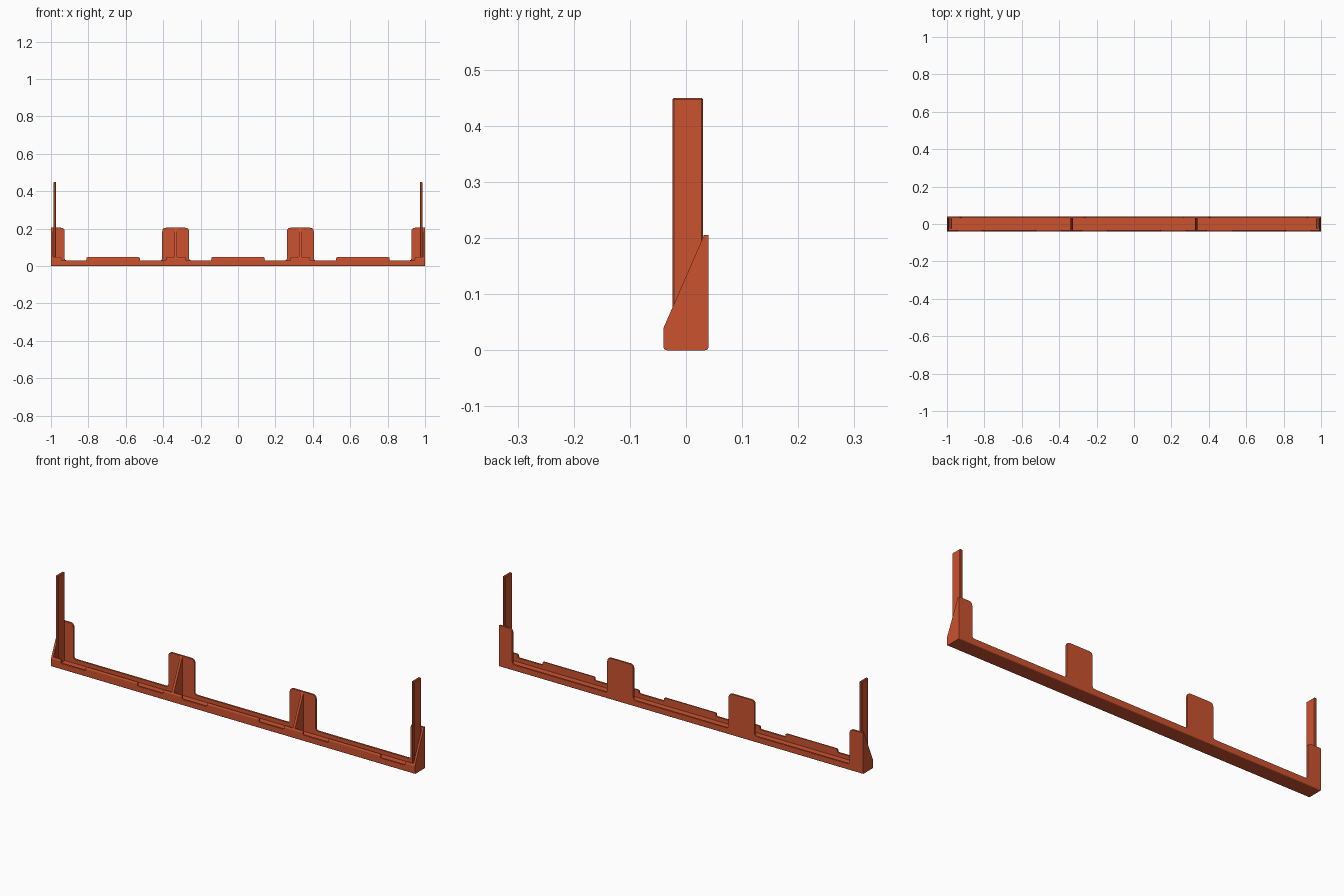
import bpy, bmesh, math
from mathutils import Vector

if "Cube" in bpy.data.objects:
    bpy.data.objects.remove(bpy.data.objects["Cube"])

paint = bpy.data.materials.new("burnt orange")
paint.diffuse_color = (0.60, 0.085, 0.028, 1)
paint.use_nodes = True
paint.node_tree.nodes["Principled BSDF"].inputs["Base Color"].default_value = paint.diffuse_color


def rounded(points, steps=4):
    """Outline from (u, v, radius) corners, with an arc at each rounded corner."""
    out = []
    for i, (u, v, r) in enumerate(points):
        p = Vector((u, v))
        if r == 0:
            out.append(p)
            continue
        a = (Vector(points[i - 1][:2]) - p).normalized()
        b = (Vector(points[(i + 1) % len(points)][:2]) - p).normalized()
        half = a.angle(b) / 2
        start, end = p + a * r / math.tan(half), p + b * r / math.tan(half)
        for k in range(steps + 1):
            t = k / steps
            out.append(start * (1 - t) ** 2 + p * 2 * t * (1 - t) + end * t * t)
    return out


def extrude(name, outline, axis, lo, hi):
    """Extrude an outline along x (outline in y, z) or along y (outline in x, z)."""
    bm = bmesh.new()
    verts = [bm.verts.new((lo, u, v) if axis == "x" else (u, lo, v)) for u, v in outline]
    face = bm.faces.new(verts)
    new = bmesh.ops.extrude_face_region(bm, geom=[face])["geom"]
    shift = Vector((hi - lo, 0, 0)) if axis == "x" else Vector((0, hi - lo, 0))
    bmesh.ops.translate(bm, vec=shift, verts=[g for g in new if isinstance(g, bmesh.types.BMVert)])
    return finish(name, bm)


def finish(name, bm):
    bmesh.ops.recalc_face_normals(bm, faces=bm.faces)
    mesh = bpy.data.meshes.new(name)
    bm.to_mesh(mesh)
    bm.free()
    obj = bpy.data.objects.new(name, mesh)
    bpy.context.collection.objects.link(obj)
    mesh.materials.append(paint)
    return obj


def stepped(spans, low, high, r):
    """Wall outline in x, z: low edge with raised spans, rounded at every step."""
    pts = [(-1, 0.006, 0)]
    for a, b in spans:
        if a > -1:
            pts += [(a, low, r * 0.7), (a, high, r)]
        else:
            pts += [(-1, high, 0)]
        if b < 1:
            pts += [(b, high, r), (b, low, r * 0.7)]
        else:
            pts += [(1, high, 0)]
    return rounded(pts + [(1, 0.006, 0)])


# Floor of the channel, with softened lower edges
extrude("floor", rounded([(-0.04, 0, 0.006), (0.04, 0, 0.006), (0.04, 0.01, 0), (-0.04, 0.01, 0)]),
        "x", -1, 1)

# Back wall with two middle tabs and two end tabs
extrude("back_wall", stepped([(-1, -0.927), (-0.405, -0.262), (0.262, 0.405), (0.927, 1)],
                             0.03, 0.205, 0.02), "y", 0.031, 0.04)

# Front lip with shallow notches, its top front edge cut along the rib slope
lip = extrude("front_lip", stepped([(-1, -0.945), (-0.81, -0.525), (-0.385, -0.28), (-0.143, 0.143),
                                    (0.28, 0.385), (0.525, 0.81), (0.945, 1)],
                                   0.03, 0.048, 0.008), "y", -0.04, -0.031)
bm = bmesh.new()
bm.from_mesh(lip.data)
cut = bmesh.ops.bisect_plane(bm, geom=bm.verts[:] + bm.edges[:] + bm.faces[:],
                             plane_co=(0, -0.04, 0.04), plane_no=(0, -0.165, 0.072),
                             clear_outer=True)
bmesh.ops.holes_fill(bm, edges=[e for e in bm.edges if e.is_boundary])
bmesh.ops.recalc_face_normals(bm, faces=bm.faces)
bm.to_mesh(lip.data)
bm.free()

# Sloped end walls and middle ribs
slope = [(-0.04, 0.006), (-0.04, 0.04), (0.032, 0.205), (0.039, 0.205), (0.039, 0.006)]
for side, word in ((-1, "left"), (1, "right")):
    extrude("end_wall_" + word, slope, "x", side * 0.99, side)
    extrude("rib_" + word, slope, "x", side * 0.333 - 0.006, side * 0.333 + 0.006)

    # Tall end post with chamfered edges
    bm = bmesh.new()
    bmesh.ops.create_cube(bm, size=1)
    bmesh.ops.scale(bm, vec=(0.014, 0.055, 0.445), verts=bm.verts)
    bmesh.ops.translate(bm, vec=(side * 0.979, 0.003, 0.2275), verts=bm.verts)
    bmesh.ops.bevel(bm, geom=bm.edges[:], offset=0.003, segments=1, affect="EDGES")
    finish("post_" + word, bm)
